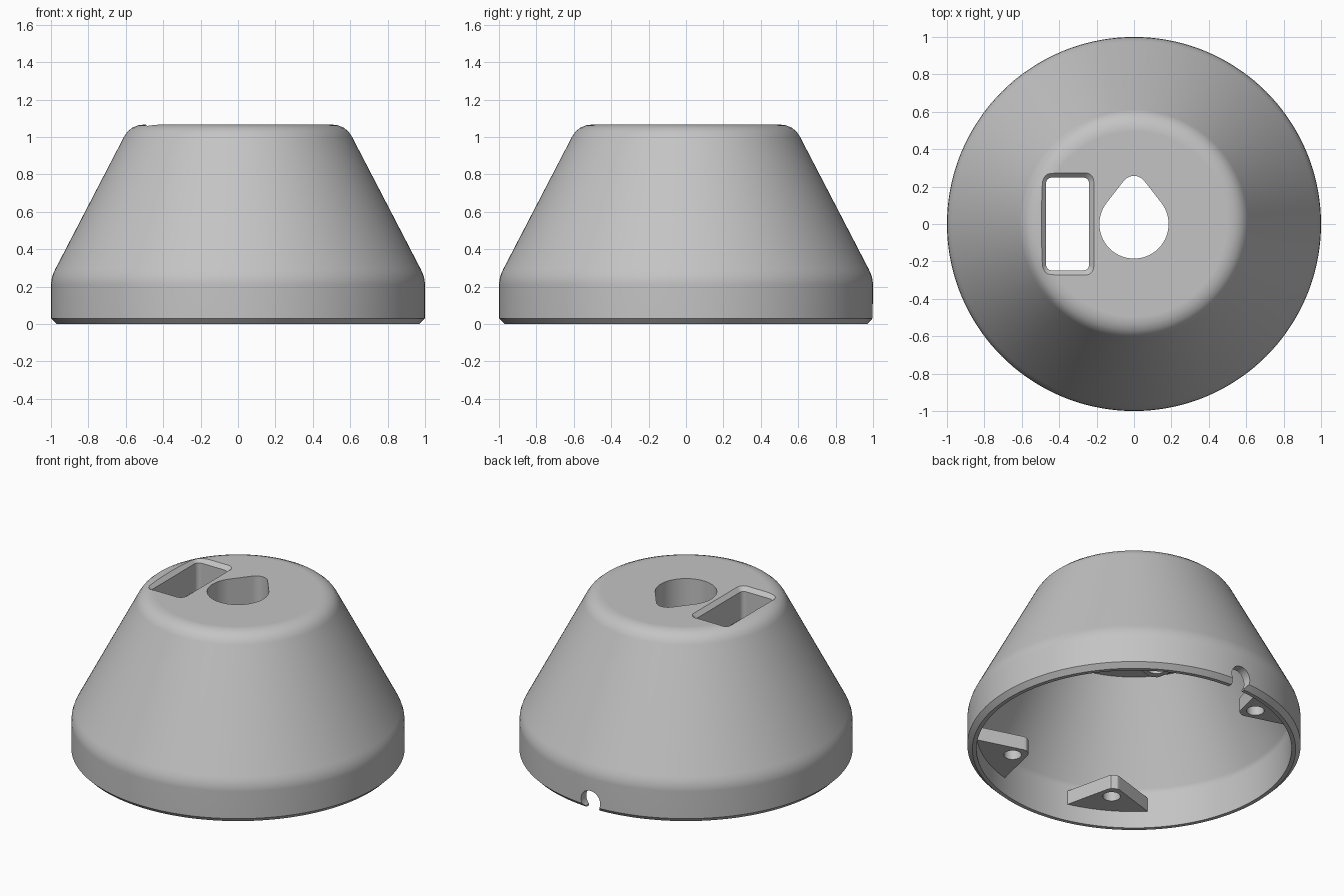
import bpy, bmesh
from math import sin, cos, radians, pi, asin, degrees
from mathutils import Matrix

if "Cube" in bpy.data.objects:
    bpy.data.objects.remove(bpy.data.objects["Cube"])

grey = bpy.data.materials.new("light_grey")
grey.use_nodes = True
COLOUR = (0.55, 0.55, 0.55, 1)
grey.diffuse_color = COLOUR
grey.node_tree.nodes["Principled BSDF"].inputs["Base Color"].default_value = COLOUR


def make(name, bm):
    bmesh.ops.recalc_face_normals(bm, faces=bm.faces)
    mesh = bpy.data.meshes.new(name)
    bm.to_mesh(mesh)
    bm.free()
    mesh.materials.append(grey)
    obj = bpy.data.objects.new(name, mesh)
    bpy.context.collection.objects.link(obj)
    return obj


def loft(name, rings):
    """Capped solid through rings of equal point count."""
    bm = bmesh.new()
    loops = [[bm.verts.new(p) for p in ring] for ring in rings]
    n = len(loops[0])
    for a, b in zip(loops, loops[1:]):
        for i in range(n):
            j = (i + 1) % n
            bm.faces.new((a[i], a[j], b[j], b[i]))
    bm.faces.new(loops[0][::-1])
    bm.faces.new(loops[-1])
    return make(name, bm)


def at(points, z):
    return [(x, y, z) for x, y in points]


def arc(cx, cy, r, start, end, steps):
    angles = [radians(start + (end - start) * i / steps) for i in range(steps + 1)]
    return [(cx + r * cos(t), cy + r * sin(t)) for t in angles]


def rounded_rect(cx, cy, hx, hy, r):
    pts = []
    for k, (sx, sy) in enumerate([(1, 1), (-1, 1), (-1, -1), (1, -1)]):
        pts += arc(cx + sx * (hx - r), cy + sy * (hy - r), r, 90 * k, 90 * k + 90, 6)
    return pts


def cut(obj, cutters):
    for c in cutters:
        mod = obj.modifiers.new("cut", "BOOLEAN")
        mod.operation = "DIFFERENCE"
        mod.solver = "EXACT"
        mod.object = c
    graph = bpy.context.evaluated_depsgraph_get()
    mesh = bpy.data.meshes.new_from_object(obj.evaluated_get(graph))
    obj.modifiers.clear()
    obj.data = mesh
    for c in cutters:
        bpy.data.objects.remove(c)


def smooth(obj):
    bpy.ops.object.select_all(action="DESELECT")
    obj.select_set(True)
    bpy.context.view_layer.objects.active = obj
    bpy.ops.object.shade_smooth_by_angle(angle=radians(25))
    mod = obj.modifiers.new("weighted_normals", "WEIGHTED_NORMAL")
    mod.keep_sharp = True


# Hollow conical housing: outer profile up, inner profile as the cavity
TOP, CEILING = 1.067, 0.86
outer = [(0.97, 0), (1, 0.03), (1, 0.21), (0.997, 0.24), (0.988, 0.27),
         (0.975, 0.297), (0.61, 1.0), (0.592, 1.027), (0.568, 1.048),
         (0.535, 1.062), (0.495, TOP)]
inner = [(0.945, -0.1), (0.945, 0.23), (0.935, 0.265), (0.625, CEILING)]


def lathe(name, profile):
    return loft(name, [at(arc(0, 0, r, 0, 357.5, 143), z) for r, z in profile])


housing = lathe("housing", outer)
cavity = lathe("cavity_cutter", inner)

# Teardrop hole through the top
R, r, reach = 0.185, 0.07, 0.187
a = degrees(asin((R - r) / reach))
drop = arc(0, 0, R, 180 - a, 360 + a, 48) + arc(0, reach, r, a, 180 - a, 16)
teardrop = loft("teardrop_cutter", [at(drop, 0.7), at(drop, 1.3)])

# Rectangular slot with a chamfered mouth
slot_in = rounded_rect(-0.355, 0, 0.115, 0.248, 0.03)
slot_out = rounded_rect(-0.355, 0, 0.14, 0.273, 0.045)
slot = loft("slot_cutter", [at(slot_in, 0.7), at(slot_in, TOP - 0.025),
                            at(slot_out, TOP), at(slot_out, 1.3)])

# Cable notch in the back rim: round hole with a narrower mouth
notch = arc(0, 0.06, 0.07, -45, 225, 32) + [(-0.05, -0.1), (0.05, -0.1)]
cable = loft("notch_cutter", [[(x, y, z) for x, z in notch] for y in (0.8, 1.2)])

cut(housing, [cavity, teardrop, slot, cable])
smooth(housing)

# Four triangular screw lugs inside the rim
shape = [(0.68, -0.02), (0.69, -0.035), (0.925, -0.255), (0.965, 0),
         (0.925, 0.255), (0.69, 0.035), (0.68, 0.02)]
hole = arc(0.775, 0, 0.053, 0, 348.75, 31)
for k, angle in enumerate((60, 120, 240, 300)):
    lug = loft(f"screw_lug_{k + 1}", [at(shape, 0.113), at(shape, 0.205)])
    drill = loft("drill_cutter", [at(hole, 0), at(hole, 0.4)])
    cut(lug, [drill])
    lug.data.transform(Matrix.Rotation(radians(angle), 4, "Z"))
    smooth(lug)
